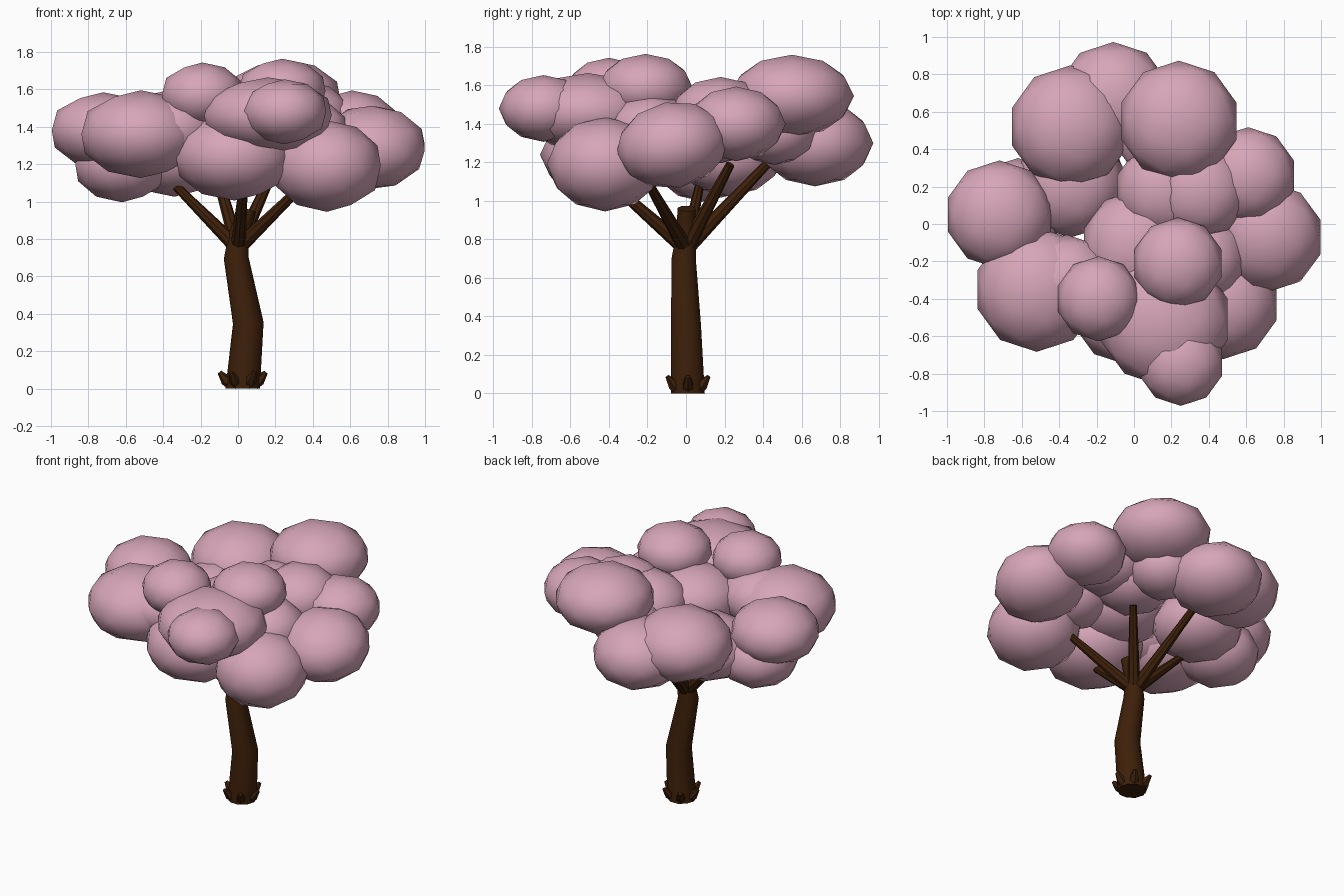
import bpy, bmesh, math
from mathutils import Vector, Matrix

if "Cube" in bpy.data.objects:
    bpy.data.objects.remove(bpy.data.objects["Cube"])


def material(name, rgb):
    m = bpy.data.materials.new(name)
    m.diffuse_color = (*rgb, 1)
    m.use_nodes = True
    m.node_tree.nodes["Principled BSDF"].inputs["Base Color"].default_value = m.diffuse_color
    return m


PINK = material("blossom pink", (0.68, 0.38, 0.485))
BROWN = material("bark brown", (0.048, 0.0145, 0.003))


def finish(name, bm, mat):
    bmesh.ops.recalc_face_normals(bm, faces=bm.faces)
    for f in bm.faces:
        f.smooth = True
    me = bpy.data.meshes.new(name)
    bm.to_mesh(me)
    bm.free()
    me.materials.append(mat)
    ob = bpy.data.objects.new(name, me)
    bpy.context.collection.objects.link(ob)
    bpy.context.view_layer.objects.active = ob
    ob.select_set(True)
    if mat == BROWN:
        bpy.ops.object.shade_smooth_by_angle(angle=math.radians(40))
    ob.select_set(False)
    return ob


def tube(name, path, sides):
    """Tapered tube through (x, y, z, radius) points."""
    bm = bmesh.new()
    pts = [Vector(p[:3]) for p in path]
    rings = []
    for i, p in enumerate(path):
        d = pts[min(i + 1, len(pts) - 1)] - pts[max(i - 1, 0)]
        if i == 0 and name == "trunk":
            d = Vector((0, 0, 1))
        q = Vector((0, 0, 1)).rotation_difference(d)
        rings.append([bm.verts.new(pts[i] + q @ Vector((
            p[3] * math.cos(math.tau * k / sides),
            p[3] * math.sin(math.tau * k / sides), 0))) for k in range(sides)])
    for a, b in zip(rings, rings[1:]):
        for k in range(sides):
            n = (k + 1) % sides
            bm.faces.new((a[k], a[n], b[n], b[k]))
    bm.faces.new(rings[0])
    bm.faces.new(rings[-1])
    return finish(name, bm, BROWN)


# bent trunk ending in a short stub
tube("trunk", [(0.025, 0.01, 0, 0.092), (0.055, 0.0, 0.35, 0.082),
               (-0.01, -0.012, 0.7, 0.066), (0.005, 0.0, 0.82, 0.056),
               (0.05, 0.003, 0.96, 0.048)], 10)

# root stubs flaring outward around the base
for i in range(6):
    a = math.tau * i / 6
    c, s = math.cos(a), math.sin(a)
    tube("root", [(0.025 + r * c, 0.01 + r * s, z, w)
                  for r, z, w in ((0.06, 0.025, 0.032), (0.09, 0.045, 0.030),
                                  (0.124, 0.088, 0.012))], 6)

# branches spreading into the crown
for x, y, z in ((-0.13, 0.43, 1.20), (-0.33, 0.07, 1.08), (0.20, 0.23, 1.19),
                (0.36, -0.20, 1.10), (0.03, -0.40, 1.10)):
    tube("branch", [(0, 0, 0.75, 0.041), (x * 0.5, y * 0.5, 0.375 + z * 0.5, 0.032),
                    (x, y, z, 0.023)], 8)

# foliage clumps: x, y, z, horizontal radius, vertical radius, optional tilt
CLUMPS = [
    (-0.72, 0.05, 1.38, 0.287, 0.20), (-0.34, 0.52, 1.37, 0.325, 0.23),
    (0.24, 0.55, 1.545, 0.32, 0.21), (-0.11, 0.67, 1.30, 0.30, 0.22),
    (0.715, -0.07, 1.29, 0.295, 0.22, 10), (0.475, -0.42, 1.19, 0.30, 0.24),
    (0.61, 0.26, 1.40, 0.255, 0.19), (0.16, -0.51, 1.46, 0.355, 0.20),
    (0.25, -0.74, 1.48, 0.23, 0.17), (-0.02, -0.43, 1.24, 0.325, 0.23),
    (-0.52, -0.35, 1.36, 0.33, 0.23), (-0.62, 0.09, 1.20, 0.26, 0.20),
    (-0.34, 0.22, 1.24, 0.29, 0.21), (0.02, -0.12, 1.37, 0.30, 0.20),
    (-0.36, -0.33, 1.39, 0.27, 0.19), (0.35, 0.18, 1.45, 0.26, 0.19),
    (0.16, 0.18, 1.40, 0.26, 0.20), (0.36, -0.18, 1.36, 0.24, 0.19),
    (0.235, -0.21, 1.59, 0.242, 0.17), (-0.19, -0.40, 1.57, 0.225, 0.17),
    (0.13, 0.46, 1.36, 0.22, 0.17),
]
for x, y, z, r, h, *tilt in CLUMPS:
    bm = bmesh.new()
    bmesh.ops.create_icosphere(bm, subdivisions=2, radius=1)
    bmesh.ops.scale(bm, vec=(r * 1.01, r * 1.01, h * 1.02), verts=bm.verts)
    if tilt:
        bmesh.ops.rotate(bm, matrix=Matrix.Rotation(math.radians(tilt[0]), 3, 'X'),
                         verts=bm.verts)
    bmesh.ops.translate(bm, vec=(x, y, z), verts=bm.verts)
    finish("foliage_clump", bm, PINK)
